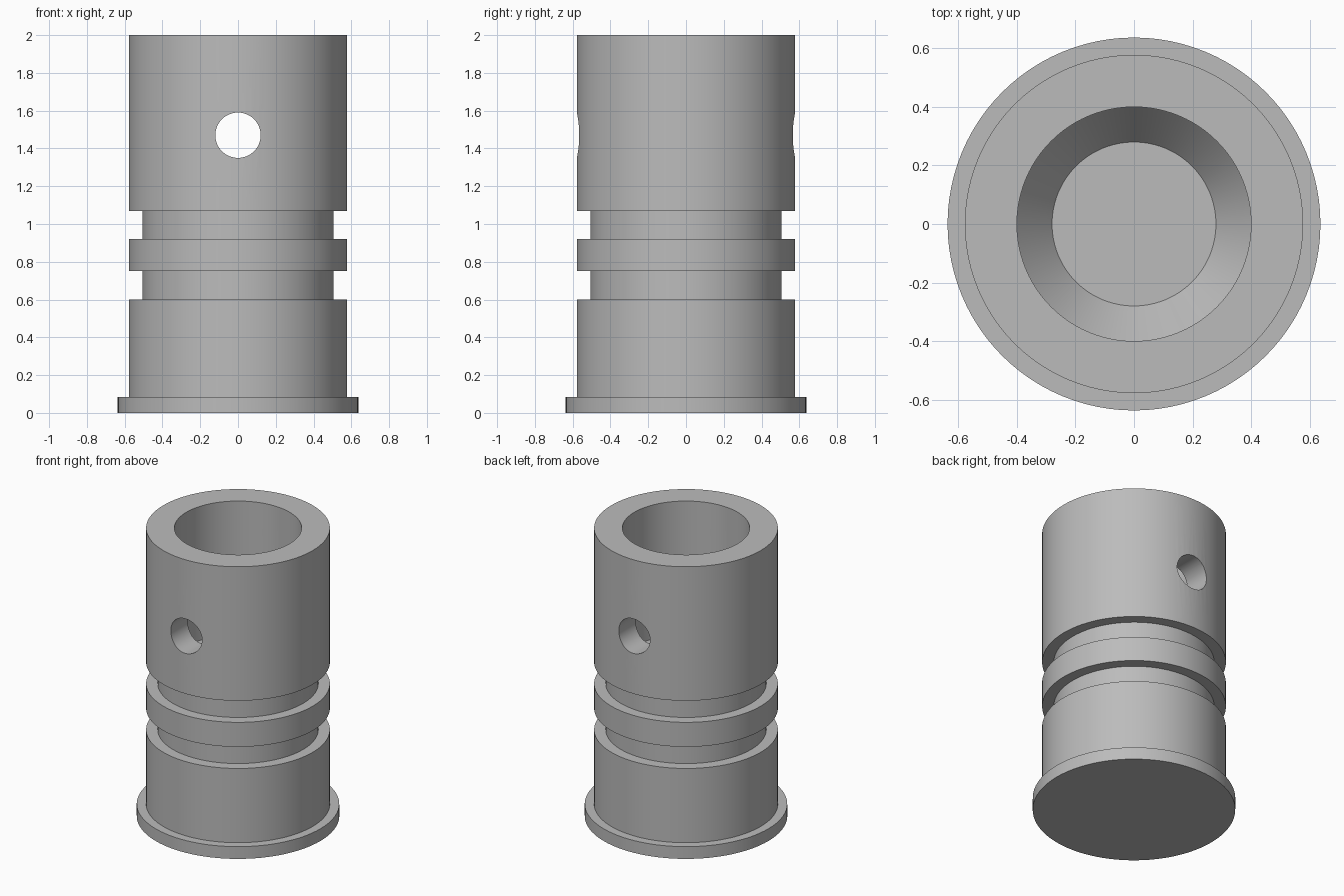
import bpy
import bmesh
import math

cube = bpy.data.objects.get("Cube")
if cube:
    bpy.data.objects.remove(cube, do_unlink=True)

SEGMENTS = 96

# Single plain grey material
grey = bpy.data.materials.new("grey")
grey.use_nodes = True
colour = (0.5, 0.5, 0.5, 1)
grey.diffuse_color = colour
grey.node_tree.nodes["Principled BSDF"].inputs["Base Color"].default_value = colour


def lathe(name, profile):
    """Revolve (radius, z) points around z; the ends are closed with flat discs."""
    bm = bmesh.new()
    rings = []
    for r, z in profile:
        angles = [2 * math.pi * i / SEGMENTS for i in range(SEGMENTS)]
        rings.append([bm.verts.new((r * math.cos(a), r * math.sin(a), z)) for a in angles])
    for low, high in zip(rings, rings[1:]):
        for i in range(SEGMENTS):
            j = (i + 1) % SEGMENTS
            bm.faces.new((low[i], low[j], high[j], high[i]))
    bm.faces.new(rings[0][::-1])
    bm.faces.new(rings[-1])
    bmesh.ops.recalc_face_normals(bm, faces=bm.faces[:])
    mesh = bpy.data.meshes.new(name)
    bm.to_mesh(mesh)
    bm.free()
    mesh.materials.append(grey)
    obj = bpy.data.objects.new(name, mesh)
    bpy.context.collection.objects.link(obj)
    return obj


FLANGE, BODY, GROOVE, BORE, FLOOR = 0.637, 0.578, 0.505, 0.4, 0.28

# Outer wall with flange and two ring grooves, then down the tapered blind bore
profile = [(FLANGE, 0), (FLANGE, 0.085), (BODY, 0.085)]
for bottom, top in ((0.60, 0.75), (0.92, 1.07)):
    profile += [(BODY, bottom), (GROOVE, bottom), (GROOVE, top), (BODY, top)]
profile += [(BODY, 2), (BORE, 2), (BORE, 1.07), (FLOOR, 0.92)]
sleeve = lathe("grooved_sleeve", profile)

# Cross hole drilled front to back
bpy.ops.mesh.primitive_cylinder_add(vertices=64, radius=0.12, depth=2,
                                    location=(0, 0, 1.47), rotation=(math.pi / 2, 0, 0))
drill = bpy.context.object
drill.name = "cross_hole_cutter"
drill.hide_render = True
drill.data.materials.append(grey)

cut = sleeve.modifiers.new("cross_hole", "BOOLEAN")
cut.operation = "DIFFERENCE"
cut.solver = "EXACT"
cut.object = drill

bpy.ops.object.select_all(action="DESELECT")
sleeve.select_set(True)
bpy.context.view_layer.objects.active = sleeve
bpy.ops.object.modifier_apply(modifier=cut.name)
bpy.data.objects.remove(drill, do_unlink=True)
bpy.ops.object.shade_smooth_by_angle(angle=math.radians(30))
